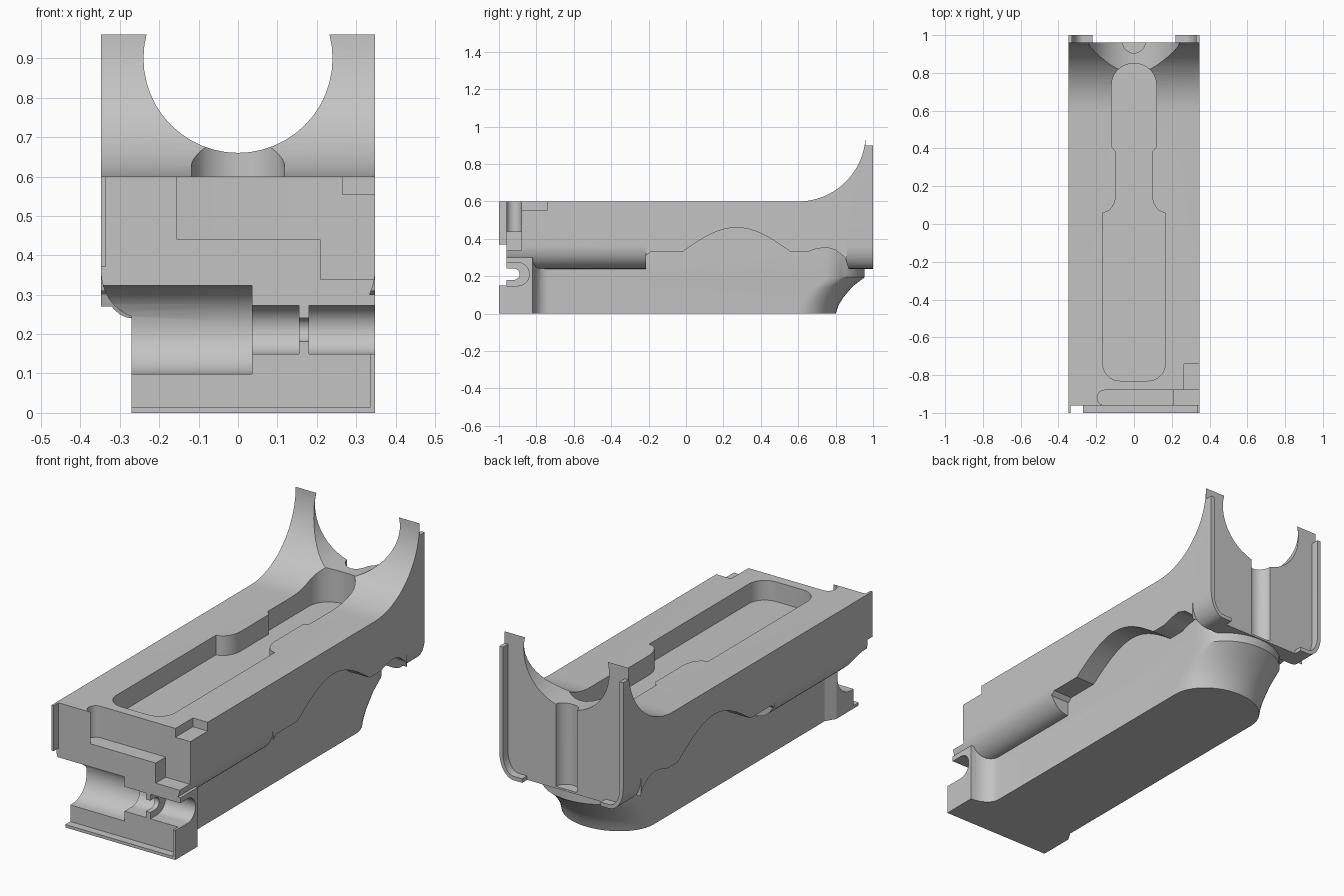
import bpy, bmesh, math

cube = bpy.data.objects.get("Cube")
if cube:
    bpy.data.objects.remove(cube, do_unlink=True)

grey = bpy.data.materials.new("satin grey")
grey.use_nodes = True
COLOUR = (0.55, 0.55, 0.55, 1)
grey.diffuse_color = COLOUR
grey.node_tree.nodes["Principled BSDF"].inputs["Base Color"].default_value = COLOUR


def loft(name, rings):
    """Closed solid through rings that share a point count."""
    bm = bmesh.new()
    loops = [[bm.verts.new(p) for p in ring] for ring in rings]
    n = len(loops[0])
    for a, b in zip(loops, loops[1:]):
        for i in range(n):
            j = (i + 1) % n
            bm.faces.new((a[i], a[j], b[j], b[i]))
    bm.faces.new(loops[0][::-1])
    bm.faces.new(loops[-1])
    bmesh.ops.recalc_face_normals(bm, faces=bm.faces)
    mesh = bpy.data.meshes.new(name)
    bm.to_mesh(mesh)
    bm.free()
    mesh.materials.append(grey)
    obj = bpy.data.objects.new(name, mesh)
    bpy.context.collection.objects.link(obj)
    return obj


def prism(name, pts, axis, lo, hi):
    """Extrude a flat outline along one axis."""
    place = {"x": lambda u, v, d: (d, u, v),
             "y": lambda u, v, d: (u, d, v),
             "z": lambda u, v, d: (u, v, d)}[axis]
    return loft(name, [[place(u, v, d) for u, v in pts] for d in (lo, hi)])


def rect(u0, u1, v0, v1):
    return [(u0, v0), (u1, v0), (u1, v1), (u0, v1)]


def arc(cu, cv, ru, rv, a0, a1, n=12):
    angles = [math.radians(a0 + (a1 - a0) * i / n) for i in range(n + 1)]
    return [(cu + ru * math.cos(a), cv + rv * math.sin(a)) for a in angles]


def combine(target, other, operation):
    mod = target.modifiers.new(other.name, "BOOLEAN")
    mod.operation = operation
    mod.solver = "EXACT"
    mod.object = other
    bpy.context.view_layer.objects.active = target
    bpy.ops.object.modifier_apply(modifier=mod.name)
    bpy.data.objects.remove(other, do_unlink=True)


def finish(obj):
    bpy.ops.object.select_all(action="DESELECT")
    obj.select_set(True)
    bpy.context.view_layer.objects.active = obj
    bpy.ops.object.shade_smooth_by_angle(angle=math.radians(30))


HALF = 0.348
LOWER = 0.24
FRONT, BACK = -0.96, 0.96

# Upper body: side profile with rear ramp and wavy lower edge
wave = [(0.27 - 0.29 * s / 12, 0.33 + 0.13 * math.cos(math.pi * s / 24))
        for s in range(-12, 13)]
side = [(FRONT, 0.36), (FRONT, 0.6)]
side += arc(0.6, 0.96, 0.36, 0.36, 270, 360, 20)
side += [(BACK, 0.24), (0.87, 0.24), (0.85, 0.3)]
side += [(0.8, 0.34), (0.75, 0.355), (0.69, 0.345), (0.65, 0.33)]
side += wave + [(-0.19, 0.33), (-0.21, 0.31), (-0.22, 0.36)]
body = prism("display_body", side, "x", -HALF, HALF)

# Rounded lower corners at the rear
for sign in (1, -1):
    corner = arc(HALF - 0.08, 0.36, 0.08, 0.12, 0, -90, 8)
    corner += [(HALF - 0.08, 0.2), (0.4, 0.2), (0.4, 0.36)]
    combine(body, prism("corner_cut", [(sign * x, z) for x, z in corner],
                        "y", 0.86, 1.1), "DIFFERENCE")

# Rounded ledge under the front half of the upper body
half = arc(LOWER, 0.36, HALF - LOWER, 0.12, 0, -90, 10)
ledge = half + [(-x, z) for x, z in reversed(half)] + [(-HALF, 0.42), (HALF, 0.42)]
combine(body, prism("front_ledge", ledge, "y", FRONT, -0.215), "UNION")

# Narrow lower body with a rounded, undercut rear nose
rings = []
for y_end, z in ((0.8, 0), (0.815, 0.045), (0.84, 0.085), (0.89, 0.145),
                 (0.955, 0.195), (0.955, 0.48)):
    nose = arc(0, y_end - 0.2, LOWER, 0.2, 0, 180, 24)
    rings.append([(x, y, z) for x, y in [(LOWER, FRONT)] + nose + [(-LOWER, FRONT)]])
combine(body, loft("lower_body", rings), "UNION")

# Flared front foot, wider on one side
foot = [(-0.27, FRONT), (HALF, FRONT), (HALF, -0.83)]
foot += arc(HALF, -0.74, HALF - LOWER, 0.08, 270, 180, 6)
foot += [(-LOWER, -0.77), (-0.27, -0.82)]
combine(body, prism("front_foot", foot, "z", 0, 0.3), "UNION")

# Rear saddle between the two horns
combine(body, prism("saddle_cut", arc(0, 0.9, 0.24, 0.24, 0, 360, 48)[:-1],
                    "y", 0.5, 1.1), "DIFFERENCE")

# Shallow decorative tray in the top
tray = arc(0.075, -0.74, 0.09, 0.09, 270, 360, 8) + [(0.165, 0.05)]
tray += arc(0.165, 0.16, 0.07, 0.1, 270, 180, 6)
tray += [(0.095, 0.38), (0.118, 0.41)] + arc(0, 0.74, 0.118, 0.11, 0, 90, 10)
tray += [(-x, y) for x, y in reversed(tray[:-1])]
combine(body, prism("tray_cut", tray, "z", 0.5, 1.2), "DIFFERENCE")

# Stepped recess with a rounded end, and corner notch, at the front
slot = arc(-0.155, -0.92, 0.04, 0.04, 90, 270, 10)
slot += [(-0.155, -1.1), (0.4, -1.1), (0.4, -0.88)]
combine(body, prism("front_slot_cut", slot, "z", 0.44, 0.7), "DIFFERENCE")
for u0, u1, v0, v1, depth in ((0.21, 0.4, 0.338, 0.5, -0.88),
                              (0.265, 0.4, 0.555, 0.7, -0.74)):
    combine(body, prism("front_step_cut", rect(u0, u1, v0, v1), "y", -1.1, depth),
            "DIFFERENCE")

# Round troughs across the front face
for radius, centre, x0, x1 in ((0.112, -0.94, -0.4, 0.035), (0.062, -0.9, 0.03, 0.155),
                               (0.03, -0.92, 0.15, 0.19), (0.062, -0.9, 0.18, 0.4)):
    trough = arc(centre, 0.211, radius, radius, -90, 90, 20)
    trough += [(-1.1, 0.211 + radius), (-1.1, 0.211 - radius)]
    combine(body, prism("trough_cut", trough, "x", x0, x1), "DIFFERENCE")

# Upright groove down the back
groove = arc(0, 0.965, 0.06, 0.06, 0, 360, 24)[:-1]
combine(body, prism("back_groove_cut", groove, "z", 0.25, 0.8), "DIFFERENCE")
finish(body)

# Raised rim following the sides and rounded corners of the back
outer = [(HALF, 0.9)] + arc(HALF - 0.08, 0.36, 0.08, 0.12, 0, -90, 8) + [(0.22, 0.24)]
inner = [(0.22, 0.26)] + arc(HALF - 0.08, 0.36, 0.06, 0.1, -90, 0, 8) + [(HALF - 0.02, 0.9)]
for label, sign in (("left", 1), ("right", -1)):
    rim = prism(label + "_back_rim", [(sign * x, z) for x, z in outer + inner],
                "y", BACK, 1)
    finish(rim)

# Thin lips standing forward of the front face
for name, area in (("bottom_front_lip", rect(-0.27, HALF, 0, 0.015)),
                   ("left_front_lip", rect(HALF - 0.012, HALF, 0, 0.15)),
                   ("right_front_lip", rect(-HALF, 0.012 - HALF, 0.37, 0.6))):
    prism(name, area, "y", -1, FRONT)
